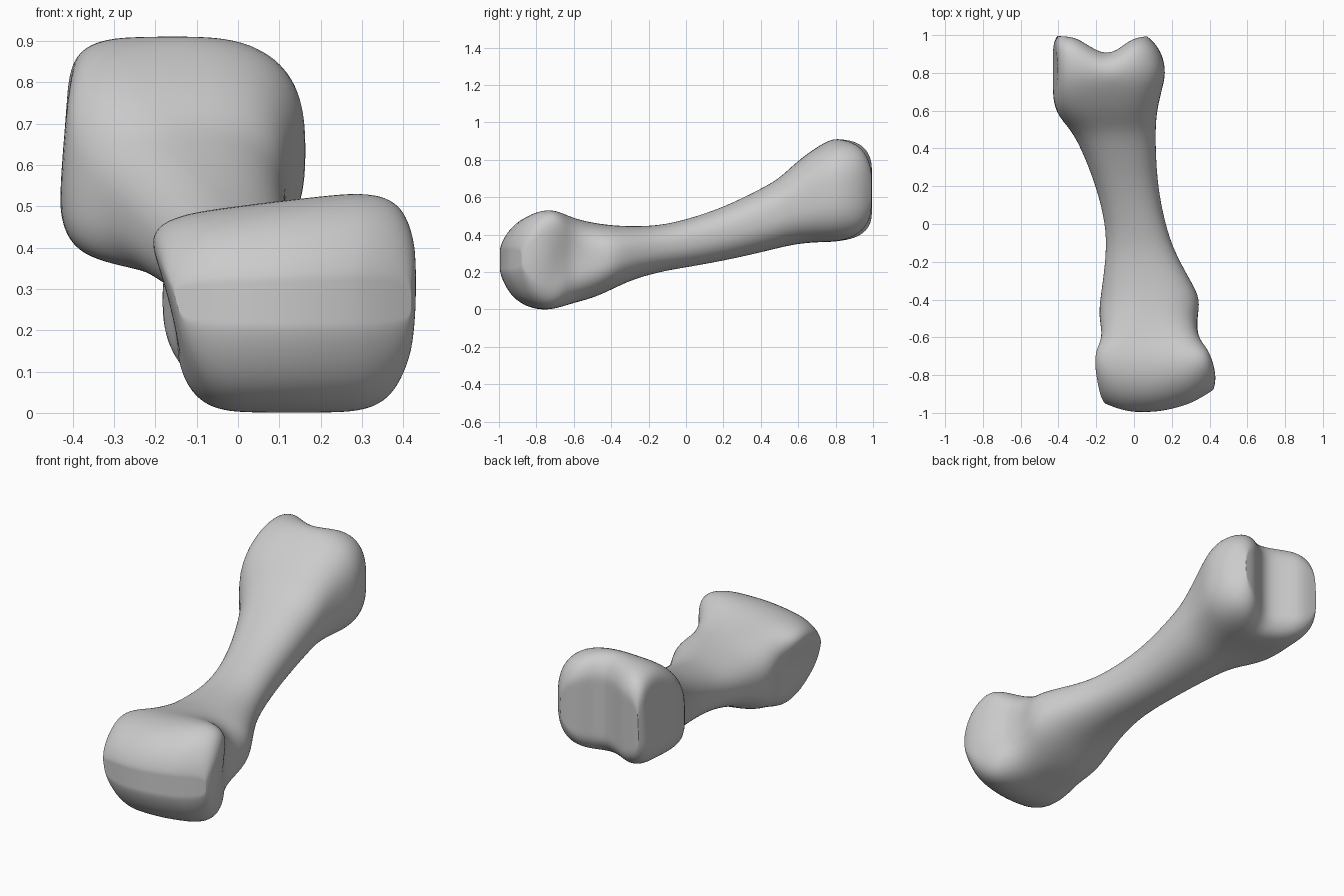
import bpy
import bmesh
from math import cos, sin, pi, exp

cube = bpy.data.objects.get("Cube")
if cube:
    bpy.data.objects.remove(cube, do_unlink=True)

# Cross-sections along the bone: y, x low, x high, z low, z high, squareness
SECTIONS = [
    (-1.0, -.15, .42, .20, .34, 5),
    (-.98, -.16, .43, .14, .40, 5.5),
    (-.93, -.165, .435, .06, .47, 5.5),
    (-.85, -.175, .425, .01, .52, 5.5),
    (-.76, -.185, .415, -.005, .535, 5),
    (-.68, -.19, .40, .01, .525, 4.2),
    (-.60, -.18, .36, .035, .495, 3.2),
    (-.50, -.195, .34, .06, .465, 2.6),
    (-.40, -.18, .355, .105, .45, 2.4),
    (-.30, -.165, .30, .155, .445, 2.3),
    (-.15, -.147, .215, .20, .447, 2.2),
    (0, -.15, .165, .225, .48, 2.2),
    (.20, -.20, .125, .26, .545, 2.2),
    (.40, -.28, .115, .305, .645, 2.3),
    (.50, -.335, .115, .33, .70, 2.4),
    (.59, -.42, .12, .35, .79, 2.6),
    (.70, -.435, .145, .36, .87, 2.7),
    (.80, -.435, .172, .36, .915, 2.7),
    (.90, -.435, .15, .37, .91, 2.8),
    (.96, -.43, .11, .40, .88, 3),
    (.995, -.41, .07, .45, .82, 3),
]
AROUND = 40


def smooth(a, b, v):
    t = min(1, max(0, (v - a) / (b - a)))
    return t * t * (3 - 2 * t)


def signed_power(v, p):
    return abs(v) ** p * (1 if v > 0 else -1)


def shape(x, y, z, left_share):
    """Sculpt the joint surfaces on top of the plain loft."""
    head = 1 - smooth(-.75, -.45, y)
    base = smooth(.72, .98, y)
    side = 2 * left_share - 1
    # head narrows downward on both sides and its top tilts
    x += head * .24 * (.27 - z) * (1 - left_share)
    x -= head * .15 * max(0, .22 - z) * left_share
    z += head * .12 * (x - .25) * max(0, z - .27) / .25
    # hollow on each flank of the head
    hollow = exp(-((y + .68) ** 2 + (z - .28) ** 2) / .02)
    x -= .035 * hollow * signed_power(side, 3)
    # flat facet and lean on the flank of the base
    facet = exp(-((y - .82) ** 2 + (z - .75) ** 2) / .02)
    x += .03 * facet * max(0, -side) ** 3
    # curved head front and grooved end face
    y += (1 - smooth(-.9, -.55, y)) * (x - .07) ** 2
    y -= base * .1 * exp(-((x + .15) / .11) ** 2)
    return x, y, z


def ring(bm, section, flatten=1):
    y, x0, x1, z0, z1, power = section
    cx, cz = (x0 + x1) / 2, (z0 + z1) / 2
    rx, rz = (x1 - x0) / 2, (z1 - z0) / 2
    verts = []
    for i in range(AROUND):
        a = 2 * pi * i / AROUND
        # the base is squarer on its right flank
        p = power + (1.5 * smooth(.45, .7, y) if cos(a) < 0 else 0)
        x = cx + rx * signed_power(cos(a), 2 / p)
        z = cz + rz * flatten * signed_power(sin(a), 2 / p)
        verts.append(bm.verts.new(shape(x, y, z, (x - x0) / (x1 - x0))))
    return verts


# Loft the rings; both ends close by flattening to a line
bm = bmesh.new()
caps = (0, .35, .7)
rings = [ring(bm, SECTIONS[0], s) for s in caps]
rings += [ring(bm, s) for s in SECTIONS]
rings += [ring(bm, SECTIONS[-1], s) for s in reversed(caps)]
for a, b in zip(rings, rings[1:]):
    for i in range(AROUND):
        j = (i + 1) % AROUND
        bm.faces.new((a[i], a[j], b[j], b[i]))
bmesh.ops.remove_doubles(bm, verts=bm.verts, dist=.0005)
bmesh.ops.recalc_face_normals(bm, faces=bm.faces)
for f in bm.faces:
    f.smooth = True

mesh = bpy.data.meshes.new("bone")
bm.to_mesh(mesh)
bm.free()
bone = bpy.data.objects.new("bone", mesh)
bpy.context.collection.objects.link(bone)

subdivision = bone.modifiers.new("smooth surface", "SUBSURF")
subdivision.levels = subdivision.render_levels = 2

# Plain grey
grey = bpy.data.materials.new("bone grey")
grey.use_nodes = True
colour = (.6, .6, .6, 1)
grey.diffuse_color = colour
grey.node_tree.nodes["Principled BSDF"].inputs["Base Color"].default_value = colour
mesh.materials.append(grey)
